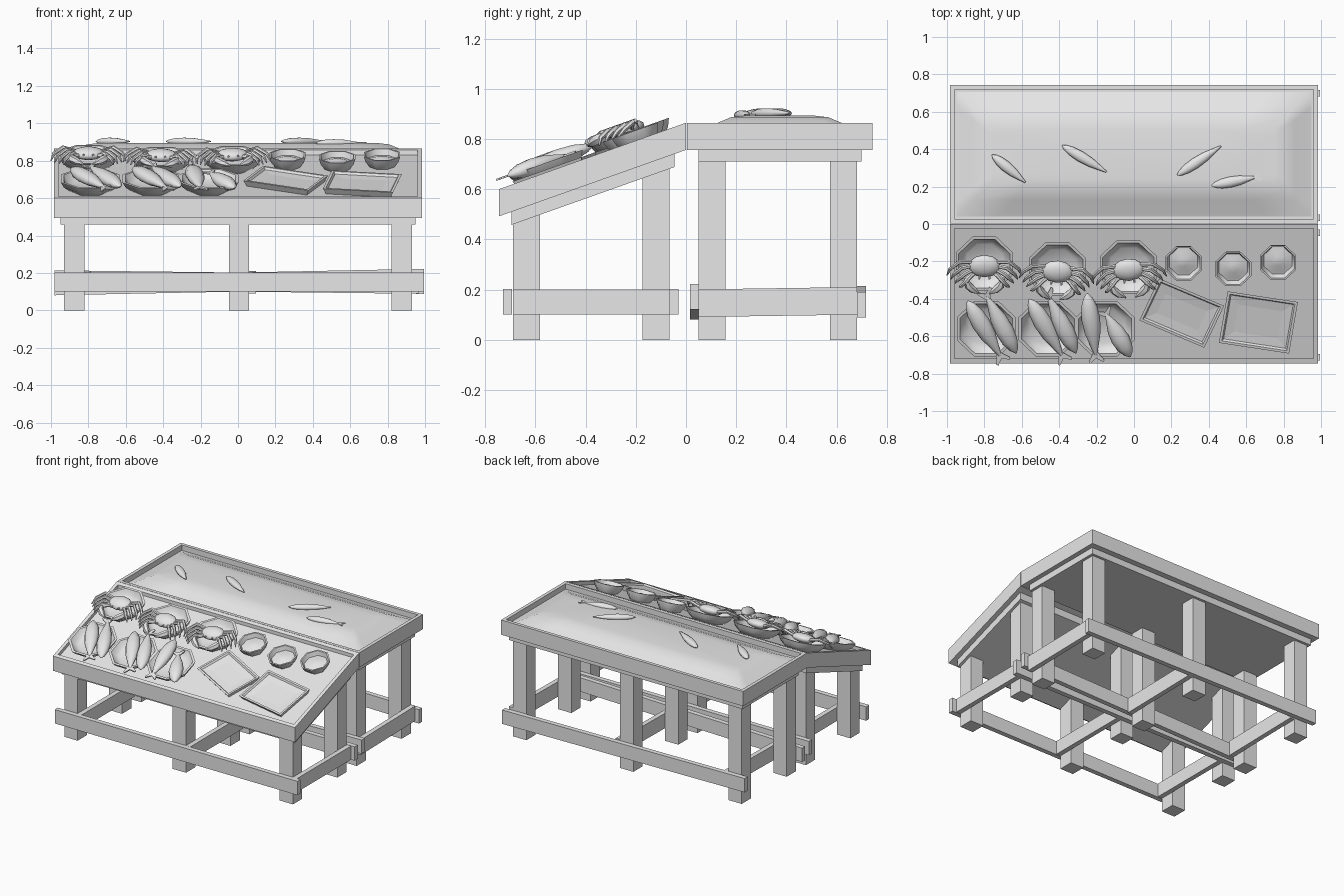
import bpy, bmesh, math
from mathutils import Matrix, Vector

if "Cube" in bpy.data.objects:
    bpy.data.objects.remove(bpy.data.objects["Cube"], do_unlink=True)

grey = bpy.data.materials.new("plain_grey")
grey.use_nodes = True
grey.diffuse_color = (0.8, 0.8, 0.8, 1)
grey.node_tree.nodes["Principled BSDF"].inputs["Base Color"].default_value = (0.8, 0.8, 0.8, 1)

SLOPE = 0.355                      # rise of the front display per unit of y
TILT = math.atan(SLOPE)
TOP = 0.865                        # height of the ridge
LIP = 0.035                        # width of the tray rims
DEPTH = 0.025                      # recess of the tray floors


def finish(name, bm, matrix=Matrix(), smooth=False):
    bmesh.ops.recalc_face_normals(bm, faces=bm.faces)
    me = bpy.data.meshes.new(name)
    bm.to_mesh(me)
    bm.free()
    me.materials.append(grey)
    ob = bpy.data.objects.new(name, me)
    ob.matrix_world = matrix
    bpy.context.collection.objects.link(ob)
    if smooth:
        bpy.ops.object.select_all(action='DESELECT')
        ob.select_set(True)
        bpy.context.view_layer.objects.active = ob
        bpy.ops.object.shade_smooth_by_angle(angle=math.radians(50))
    return ob


def box(name, x, y, z, shear=0, recess=0, matrix=Matrix(), roll=0):
    """Box from ranges; shear slopes it along y, roll along x, recess sinks the top."""
    bm = bmesh.new()
    bmesh.ops.create_cube(bm, size=1)
    for v in bm.verts:
        v.co = [r[0] + (c + 0.5) * (r[1] - r[0]) for c, r in zip(v.co, (x, y, z))]
    if recess:
        top = max(bm.faces, key=lambda f: f.calc_center_median().z)
        bmesh.ops.inset_region(bm, faces=[top], thickness=LIP)
        inner = bmesh.ops.extrude_face_region(bm, geom=[top])["geom"]
        bmesh.ops.delete(bm, geom=[top], context='FACES')
        for v in inner:
            if isinstance(v, bmesh.types.BMVert):
                v.co.z -= recess
    for v in bm.verts:
        v.co.z += shear * v.co.y + roll * v.co.x
    return finish(name, bm, matrix)


def skin(bm, rings):
    """Join rings of points into a closed, capped skin."""
    loops = [[bm.verts.new(p) for p in ring] for ring in rings]
    for a, b in zip(loops, loops[1:]):
        for i in range(len(a)):
            j = (i + 1) % len(a)
            bm.faces.new((a[i], a[j], b[j], b[i]))
    bm.faces.new(loops[0][::-1])
    bm.faces.new(loops[-1])


def lathe(bm, profile, sides):
    turns = [math.tau * (i + 0.5) / sides for i in range(sides)]
    skin(bm, [[(r * math.cos(t), r * math.sin(t), z) for t in turns] for r, z in profile])


def tube(bm, path, radii, sides=6):
    """Limb along a path with its own radius at each point."""
    pts = [Vector(p) for p in path]
    rings = []
    for i, p in enumerate(pts):
        d = (pts[min(i + 1, len(pts) - 1)] - pts[max(i - 1, 0)]).normalized()
        u = d.cross(Vector((0, 0, 1))).normalized()
        w = u.cross(d)
        turns = [math.tau * k / sides for k in range(sides)]
        rings.append([p + radii[i] * (u * math.cos(t) + w * math.sin(t)) for t in turns])
    skin(bm, rings)


def on_slope(x, y, h=0.0, turn=0.0):
    return (Matrix.Translation((x, y, TOP - DEPTH + SLOPE * y)) @ Matrix.Rotation(TILT, 4, 'X')
            @ Matrix.Translation((0, 0, h)) @ Matrix.Rotation(turn, 4, 'Z'))


# Trays and the slabs that carry them
box("front_tray", (-0.985, 0.985), (-0.745, 0), (0.757, TOP), SLOPE, DEPTH)
box("front_slab", (-0.95, 0.95), (-0.695, -0.045), (0.705, 0.758), SLOPE)
box("back_tray", (-0.985, 0.985), (0.003, 0.743), (0.757, TOP), 0, 0.04)
box("back_slab", (-0.95, 0.95), (0.05, 0.70), (0.71, 0.758))

# Legs: three pairs for each table, with cross rails on one face
LEG = 0.108
for i, x in enumerate((-0.93, -0.048, 0.822)):
    for part, y, h in (("front", -0.69, 0.5), ("inner_front", -0.173, 0.69),
                       ("inner_back", 0.05, 0.72), ("back", 0.573, 0.72)):
        box(f"{part}_leg_{i}", (x, x + LEG), (y, y + LEG), (0, h))
    side = (x + LEG, x + LEG + 0.035)
    box(f"front_cross_rail_{i}", side, (-0.69, -0.065), (0.1, 0.2))
    box(f"back_cross_rail_{i}", side, (0.05, 0.681), (0.09, 0.2), 0.015)

# Long rails, the back ones nailed slightly askew
for name, y, z, roll in (("front_rail", -0.73, 0.1, 0), ("inner_front_rail", -0.065, 0.1, 0),
                         ("inner_back_rail", 0.015, 0.1, 0.02), ("back_rail", 0.681, 0.1, -0.012)):
    box(name, (-0.98, 0.995), (y, y + 0.036), (z, z + 0.102), roll=roll)

# Ice mound in the back tray
bm = bmesh.new()
rings = []
for inset, z in ((0, 0.826), (0.03, 0.838), (0.09, 0.866), (0.14, 0.887), (0.2, 0.894)):
    hx, hy = 0.949 - inset, 0.334 - inset
    edge = [(-1 + k / 4, -1) for k in range(8)] + [(1, -1 + k / 4) for k in range(8)]
    edge += [(-a, -b) for a, b in edge]
    rings.append([(a * hx, 0.373 + b * hy, z) for a, b in edge])
skin(bm, rings)
finish("ice_mound", bm, smooth=True)


def fish(name, matrix, length, width, tail=True):
    bm = bmesh.new()
    shape = ((0, 0.08), (0.07, 0.5), (0.2, 0.86), (0.38, 1), (0.58, 0.86), (0.78, 0.45), (0.92, 0.14))
    turns = [math.tau * k / 10 for k in range(10)]
    skin(bm, [[((t - 0.5) * length, r * width / 2 * math.cos(a), r * width * 0.36 * math.sin(a))
               for a in turns] for t, r in shape])
    if tail:
        fin = ((0.36, 0.05), (0.5, 0.28), (0.53, 0.24), (0.46, 0),
               (0.53, -0.24), (0.5, -0.28), (0.36, -0.05))
        skin(bm, [[(a * length, b * width * 1.5, z) for a, b in fin] for z in (-0.004, 0.004)])
    finish(name, bm, matrix, True)


# Fish half sunk in the ice, given by their two ends
for i, (a, b, c, d) in enumerate(((-0.76, 0.37, -0.565, 0.21), (-0.385, 0.42, -0.125, 0.265),
                                  (0.23, 0.26, 0.485, 0.43), (0.415, 0.205, 0.675, 0.255))):
    place = Matrix.Translation(((a + c) / 2, (b + d) / 2, 0.903 - (i == 3) * 0.008))
    turn = math.atan2(d - b, c - a)
    fish(f"ice_fish_{i}", place @ Matrix.Rotation(turn, 4, 'Z'),
         math.hypot(c - a, d - b), 0.058, i == 3)


def bowl(name, x, y, r, h, sides=8, filled=False):
    bm = bmesh.new()
    profile = [(r * 0.68, 0), (r * 0.9, h * 0.5), (r, h), (r * 0.9, h), (r * 0.78, h * 0.5)]
    profile += [(r * 0.6, h * 0.55), (r * 0.25, h * 0.75)] if filled else [(r * 0.6, 0.015)]
    lathe(bm, profile, sides)
    finish(name, bm, on_slope(x, y), True)


# Bowls of whole fish on the lower row
for i, x in enumerate((-0.79, -0.46, -0.155)):
    bowl(f"fish_bowl_{i}", x, -0.54, 0.17, 0.06)
catch = ((-0.63, -0.69, -0.80, -0.36), (-0.89, -0.41, -0.70, -0.73),
         (-0.31, -0.69, -0.47, -0.36), (-0.56, -0.40, -0.37, -0.73),
         (-0.25, -0.37, -0.20, -0.73), (-0.02, -0.71, -0.16, -0.46))
for i, (a, b, c, d) in enumerate(catch):
    dy = (d - b) / math.cos(TILT)
    fish(f"bowl_fish_{i}", on_slope((a + c) / 2, (b + d) / 2 + 0.02, 0.062, math.atan2(dy, c - a)),
         math.hypot(c - a, dy), 0.1)


def crab(name, x, y, turn):
    bm = bmesh.new()
    bmesh.ops.create_uvsphere(bm, u_segments=12, v_segments=7, radius=1,
                              matrix=Matrix.Diagonal((0.088, 0.062, 0.032, 1)))
    for s in (-1, 1):
        for k in range(4):
            y0 = 0.025 - 0.022 * k
            reach = 0.2 - 0.022 * k
            tube(bm, [(s * 0.06, y0, 0), (s * reach * 0.68, y0 + 0.005 - 0.012 * k, 0.022),
                      (s * reach * 0.92, y0 - 0.04 - 0.01 * k, 0.005),
                      (s * reach, y0 - 0.085, -0.022)], (0.011, 0.012, 0.01, 0.003))
        tube(bm, [(s * 0.05, -0.035, 0), (s * 0.095, -0.075, 0.008), (s * 0.085, -0.11, 0.005),
                  (s * 0.06, -0.135, 0), (s * 0.025, -0.16, -0.006)],
             (0.012, 0.014, 0.022, 0.02, 0.003))
        tube(bm, [(s * 0.025, -0.05, 0.008), (s * 0.028, -0.07, 0.014)], (0.006, 0.005))
    finish(name, bm, on_slope(x, y, 0.075, turn), True)


# Crabs in their bowls on the upper row
for i, (x, y, turn) in enumerate(((-0.8, -0.19, 0), (-0.41, -0.22, -0.08), (-0.03, -0.21, 0.08))):
    bowl(f"crab_bowl_{i}", x, y, 0.165, 0.065)
    crab(f"crab_{i}", x, y - 0.01, turn)

# Small filled bowls
for i, (x, y) in enumerate(((0.265, -0.19), (0.53, -0.22), (0.77, -0.185))):
    bowl(f"small_bowl_{i}", x, y, 0.105, 0.062, 8, True)

# Flat serving trays
for i, (x, y, turn, w, d) in enumerate(((0.255, -0.465, -0.42, 0.19, 0.13),
                                        (0.665, -0.515, -0.16, 0.19, 0.148))):
    bm = bmesh.new()
    steps = ((-0.015, 0), (0, 0.034), (-0.014, 0.034), (-0.022, 0.022), (-0.07, 0.018))
    skin(bm, [[(a * (w + e), b * (d + e), z) for a, b in ((-1, -1), (1, -1), (1, 1), (-1, 1))]
              for e, z in steps])
    finish(f"serving_tray_{i}", bm, on_slope(x, y, 0, turn))
